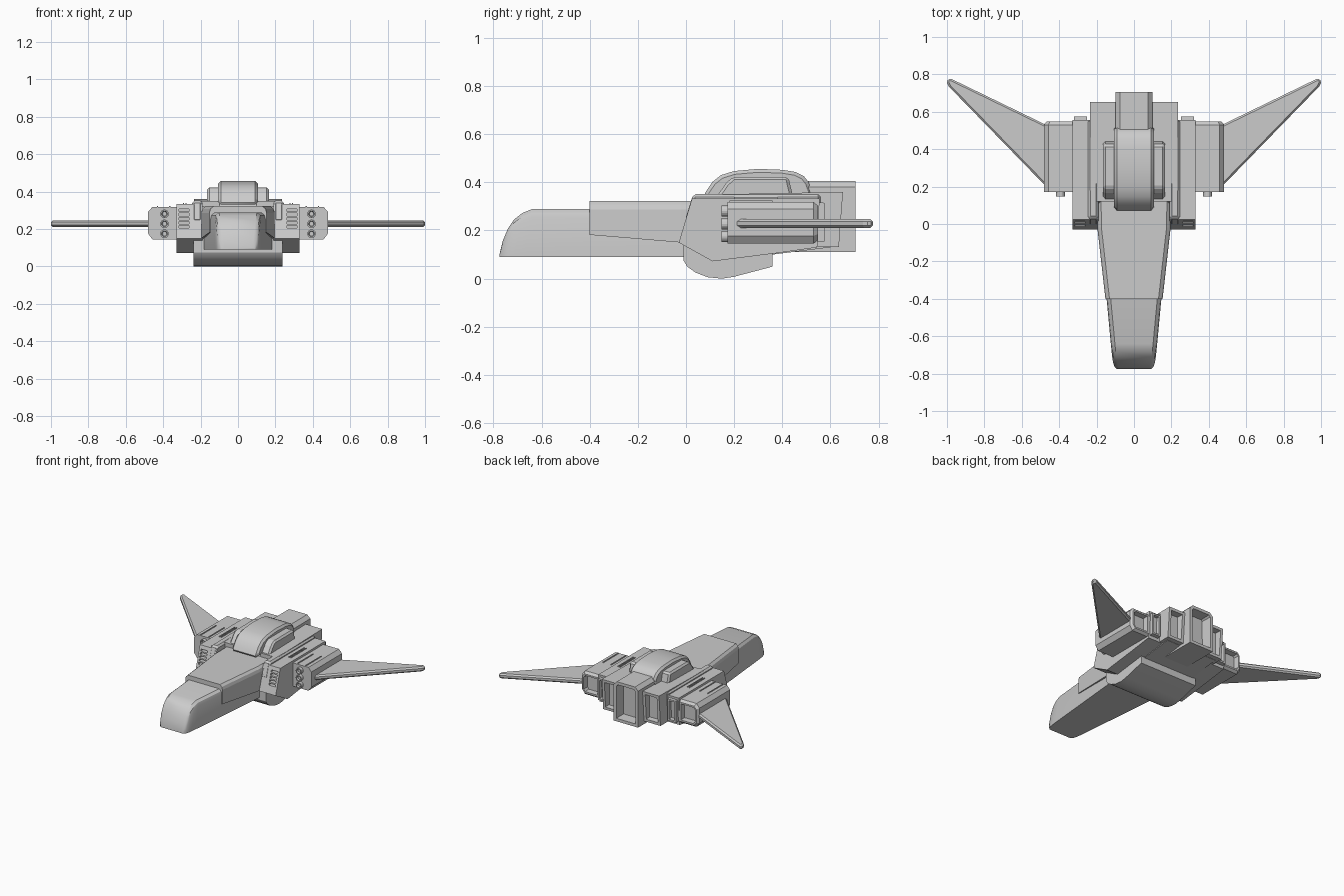
import bpy, bmesh, math
from mathutils import Vector, Matrix

if "Cube" in bpy.data.objects:
    bpy.data.objects.remove(bpy.data.objects["Cube"])


def finish(name, bm, mirror=False, bevel=0.0, recess=None, cutter=None, smooth=False):
    """Turn a bmesh into an object; recess = (direction, inset, depth) for hollow ends."""
    bmesh.ops.recalc_face_normals(bm, faces=bm.faces)
    if recess:
        d, t, depth = recess
        d = Vector(d)
        for f in [f for f in bm.faces if f.normal.dot(d) > 0.9]:
            bmesh.ops.inset_individual(bm, faces=[f], thickness=t, use_even_offset=True)
            bmesh.ops.inset_individual(bm, faces=[f], thickness=0.004, depth=-depth)
    me = bpy.data.meshes.new(name)
    bm.to_mesh(me)
    bm.free()
    ob = bpy.data.objects.new(name, me)
    bpy.context.collection.objects.link(ob)
    if cutter:
        m = ob.modifiers.new("cut", 'BOOLEAN')
        m.object, m.operation, m.solver = cutter, 'DIFFERENCE', 'EXACT'
    if bevel:
        m = ob.modifiers.new("bevel", 'BEVEL')
        m.width, m.segments, m.limit_method = bevel, 1, 'ANGLE'
        m.angle_limit = math.radians(40)
    if mirror:
        ob.modifiers.new("mirror", 'MIRROR').use_mirror_merge = False
    if smooth:
        bpy.ops.object.select_all(action='DESELECT')
        bpy.context.view_layer.objects.active = ob
        ob.select_set(True)
        bpy.ops.object.shade_smooth_by_angle(angle=math.radians(28))
    return ob


def loft(name, rings, **kw):
    """Skin between matching rings of points and cap both ends."""
    bm = bmesh.new()
    vs = [[bm.verts.new(p) for p in r] for r in rings]
    n = len(rings[0])
    for a, b in zip(vs, vs[1:]):
        for i in range(n):
            bm.faces.new((a[i], a[(i + 1) % n], b[(i + 1) % n], b[i]))
    bm.faces.new(vs[0])
    bm.faces.new(vs[-1])
    return finish(name, bm, **kw)


def prism_x(name, yz, x0, x1, **kw):
    return loft(name, [[(x, y, z) for y, z in yz] for x in (x0, x1)], **kw)


def prism_y(name, xz, y0, y1, **kw):
    return loft(name, [[(x, y, z) for x, z in xz] for y in (y0, y1)], **kw)


def add_box(bm, x0, x1, y0, y1, z0, z1):
    mat = Matrix.Translation(((x0 + x1) / 2, (y0 + y1) / 2, (z0 + z1) / 2)) @ \
        Matrix.Diagonal((x1 - x0, y1 - y0, z1 - z0, 1))
    bmesh.ops.create_cube(bm, size=1, matrix=mat)


def hull_ring(y, w, zb, zt):
    """Fuselage section with chamfered top corners."""
    c = min(0.035, (zt - zb) * 0.5)
    right = [(w, zb), (w, zt - c), (w - 0.006, zt - c * 0.4), (w - 0.022, zt)]
    return [(x, y, z) for x, z in right] + [(-x, y, z) for x, z in reversed(right)]


# Nose with rounded front
loft("nose", [hull_ring(*r) for r in [
    (-0.775, 0.092, 0.09, 0.10), (-0.762, 0.105, 0.09, 0.155), (-0.74, 0.112, 0.09, 0.208),
    (-0.715, 0.116, 0.09, 0.245), (-0.68, 0.12, 0.09, 0.273), (-0.64, 0.124, 0.09, 0.289),
    (0.15, 0.198, 0.09, 0.289)]], smooth=True)
# Raised shell over the rear half of the nose
loft("upper_shell", [hull_ring(-0.4, 0.153, 0.182, 0.322), hull_ring(-0.02, 0.196, 0.15, 0.322),
                     hull_ring(0.14, 0.198, 0.14, 0.322)])

# Belly keel
prism_x("belly", [(-0.01, 0.15), (-0.01, 0.075), (0.005, 0.05), (0.04, 0.025), (0.09, 0.006),
                  (0.15, 0.0), (0.2, 0.008), (0.36, 0.05), (0.36, 0.16)], -0.238, 0.238, smooth=True)

# Main body with recessed twin exhausts on either side of the centre engine
prism_x("main_body", [(0.08, 0.1), (0.1, 0.3), (0.14, 0.34), (0.6, 0.34), (0.6, 0.13), (0.36, 0.1)],
        -0.21, 0.21)
prism_x("inner_engine", [(0.12, 0.13), (0.12, 0.35), (0.652, 0.36), (0.635, 0.132)], 0.1, 0.235,
        mirror=True, recess=((0, 1, 0), 0.02, 0.06))
# Centre engine
prism_y("centre_engine", [(-0.1, 0.11), (0.1, 0.11), (0.1, 0.38), (0.075, 0.405),
                          (-0.075, 0.405), (-0.1, 0.38)], 0.4, 0.705,
        recess=((0, 1, 0), 0.022, 0.08))

# Canopy dome and side fairings
prism_x("canopy", [(0.065, 0.33), (0.085, 0.365), (0.11, 0.402), (0.145, 0.43), (0.2, 0.447),
                   (0.3, 0.456), (0.4, 0.452), (0.455, 0.443), (0.49, 0.425), (0.51, 0.4),
                   (0.53, 0.34)], -0.106, 0.106, bevel=0.014, smooth=True)
prism_x("canopy_fairing", [(0.12, 0.33), (0.165, 0.395), (0.195, 0.423), (0.425, 0.423),
                           (0.445, 0.34)], 0.09, 0.165, mirror=True, bevel=0.012)

# Inner side pods with vent slots in the sloping front
bm = bmesh.new()
for i in range(5):
    z = 0.212 + i * 0.022
    y = -0.03 + (z - 0.15) * 0.3
    add_box(bm, 0.262, 0.316, y - 0.03, y + 0.03, z - 0.007, z + 0.007)
vents = finish("vent_cutter", bm)
vents.hide_render = True
vents.hide_viewport = True
prism_x("side_pod", [(-0.03, 0.15), (0.025, 0.333), (0.555, 0.333), (0.545, 0.13),
                     (0.37, 0.105), (0.11, 0.072)], 0.19, 0.33, mirror=True, cutter=vents)
prism_x("pod_shoulder", [(-0.005, 0.24), (0.03, 0.352), (0.56, 0.352), (0.56, 0.24)],
        0.19, 0.245, mirror=True, bevel=0.012)
prism_x("pod_exhaust", [(0.5, 0.15), (0.5, 0.32), (0.575, 0.315), (0.575, 0.155)], 0.25, 0.32,
        mirror=True, recess=((0, 1, 0), 0.012, 0.04))

# Outer pods carrying the wings
outer = [(0.32, 0.145), (0.458, 0.145), (0.482, 0.178), (0.482, 0.29), (0.458, 0.318), (0.32, 0.318)]
shrunk = [(0.33, 0.16), (0.45, 0.16), (0.468, 0.185), (0.468, 0.282), (0.45, 0.303), (0.33, 0.303)]
loft("outer_pod", [[(x, y, z) for x, z in s] for y, s in
                   ((0.172, outer), (0.53, outer), (0.548, shrunk))],
     mirror=True, recess=((0, 1, 0), 0.012, 0.04))

# Launch tubes, three on each outer pod
bm = bmesh.new()
for z in (0.175, 0.228, 0.281):
    bmesh.ops.create_cone(bm, cap_ends=True, segments=16, radius1=0.023, radius2=0.023, depth=0.04,
                          matrix=Matrix.Translation((0.393, 0.168, z)) @ Matrix.Rotation(math.pi / 2, 4, 'X'))
finish("launch_tubes", bm, mirror=True, recess=((0, -1, 0), 0.007, 0.012))

# Raised strips on the pod tops
bm = bmesh.new()
for x in (0.278, 0.292):
    add_box(bm, x - 0.003, x + 0.003, 0.2, 0.38, 0.325, 0.339)
for x in (0.365, 0.43):
    add_box(bm, x - 0.003, x + 0.003, 0.18, 0.36, 0.31, 0.324)
finish("pod_strips", bm, mirror=True)

# Swept wings
plan = [(0.46, 0.19), (0.99, 0.735), (1.0, 0.755), (0.995, 0.778), (0.975, 0.775), (0.46, 0.525)]
loft("wing", [[(x, y, z) for x, y in plan] for z in (0.211, 0.247)], mirror=True, bevel=0.01)
